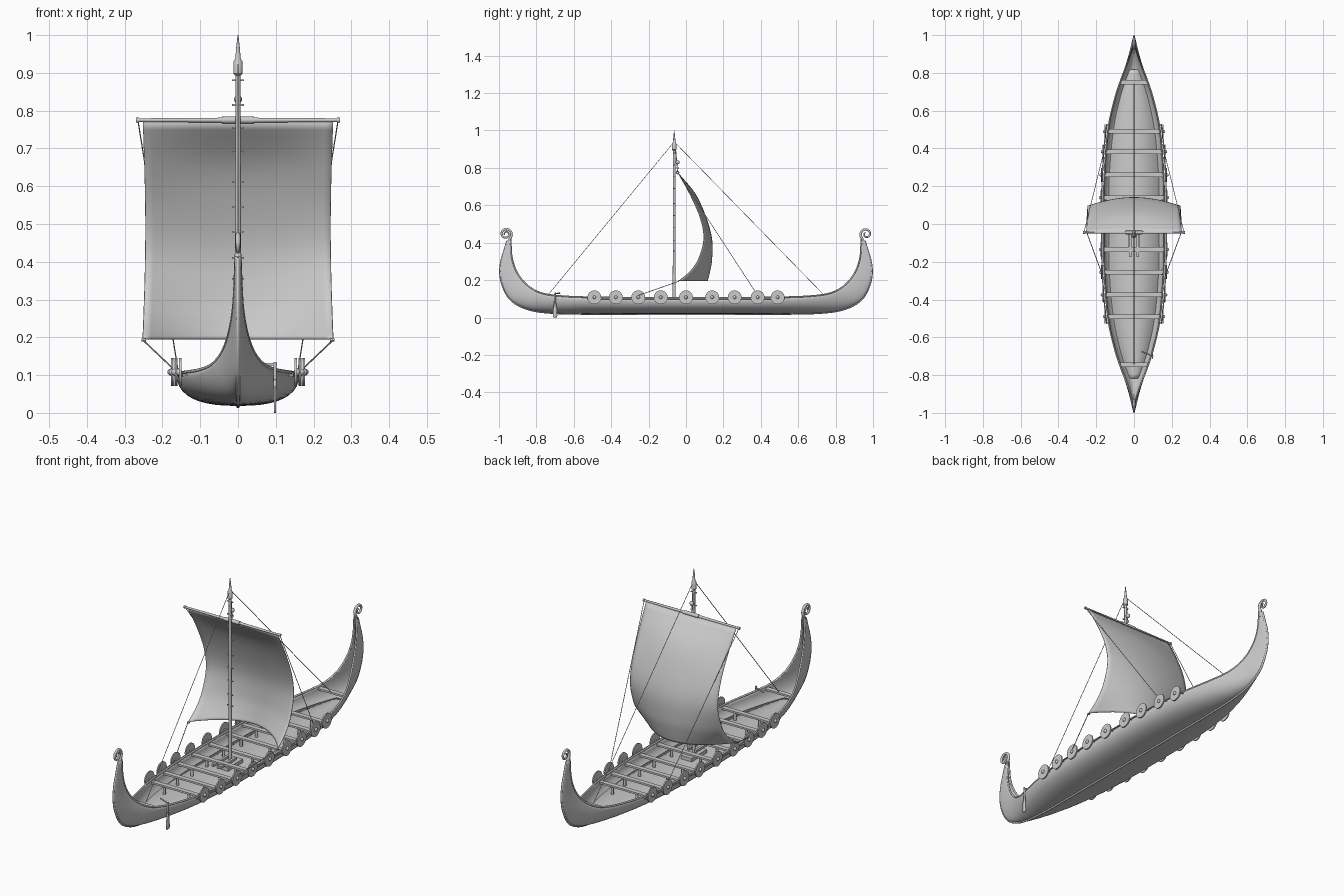
import bpy, bmesh, math
from mathutils import Vector

if "Cube" in bpy.data.objects:
    bpy.data.objects.remove(bpy.data.objects["Cube"])

def finish(o, smooth=True):
    bpy.ops.object.select_all(action='DESELECT')
    o.select_set(True)
    bpy.context.view_layer.objects.active = o
    if smooth:
        bpy.ops.object.shade_smooth_by_angle(angle=math.radians(40))
    return o

def grid(name, rows, thick=0):
    """Quad surface through equal-length rows of points."""
    n = len(rows[0])
    faces = [(i*n+j, i*n+j+1, (i+1)*n+j+1, (i+1)*n+j)
             for i in range(len(rows)-1) for j in range(n-1)]
    me = bpy.data.meshes.new(name)
    me.from_pydata([p for r in rows for p in r], [], faces)
    o = bpy.data.objects.new(name, me)
    bpy.context.collection.objects.link(o)
    if thick:
        m = o.modifiers.new("thickness", 'SOLIDIFY')
        m.thickness, m.offset = thick, 0
    return finish(o)

def tube(name, pts, r, radii=None, res=3):
    """Round bar along a path, optionally tapered."""
    cu = bpy.data.curves.new(name, 'CURVE')
    cu.dimensions = '3D'
    cu.bevel_depth, cu.bevel_resolution, cu.use_fill_caps = r, res, True
    sp = cu.splines.new('POLY')
    sp.points.add(len(pts)-1)
    for i, p in enumerate(pts):
        sp.points[i].co = (*p, 1)
        sp.points[i].radius = radii[i] if radii else 1
    o = bpy.data.objects.new(name, cu)
    bpy.context.collection.objects.link(o)
    finish(o, False)
    bpy.ops.object.convert(target='MESH')
    return finish(bpy.context.object)

def box(name, loc, size):
    bpy.ops.mesh.primitive_cube_add(size=1, location=loc)
    o = bpy.context.object
    o.name, o.scale = name, size
    return o

def spline(pts, k):
    """Catmull-Rom resampling of tuples."""
    P = [Vector(p) for p in pts]
    P = [2*P[0]-P[1]] + P + [2*P[-1]-P[-2]]
    out = []
    for i in range(1, len(P)-2):
        a, b, c, d = P[i-1:i+3]
        for s in range(k):
            t = s/k
            out.append(0.5*(2*b + (c-a)*t + (2*a-5*b+4*c-d)*t*t + (3*b-a-3*c+d)*t**3))
    return out + [P[-2]]

# Hull stations: keel y, keel z, gunwale y, gunwale z, half width, fullness
half = [(0, .021, 0, .105, .16, .8), (.25, .021, .25, .105, .157, .8),
        (.5, .022, .5, .108, .137, .85), (.68, .025, .66, .114, .102, .95),
        (.8, .036, .76, .127, .07, 1.1), (.88, .06, .82, .152, .047, 1.2),
        (.94, .10, .865, .188, .03, 1.2), (.978, .165, .9, .235, .018, 1.2),
        (.994, .235, .922, .285, .011, 1.2), (.989, .30, .933, .335, .008, 1.2),
        (.972, .36, .936, .385, .006, 1.2), (.957, .41, .936, .42, .005, 1.2)]
full = [(-a, b, -c, d, e, f) for a, b, c, d, e, f in half[:0:-1]] + half
st = spline(full, 4)

def hull_point(s, frac):
    """Point on a station at a height fraction, positive x side."""
    yk, zk, yg, zg, w, p = s
    th = math.acos(max(0, 1-frac)**(1/p))
    return (w*math.sin(th)**p, yk+(yg-yk)*frac, zk+(zg-zk)*frac)

def gunwale(y):
    """Half width and height of the gunwale at y."""
    for a, b in zip(st, st[1:]):
        if a[2] <= y <= b[2]:
            t = (y-a[2])/(b[2]-a[2])
            return a[4]+(b[4]-a[4])*t, a[3]+(b[3]-a[3])*t

N = 10
rows = []
for s in st:
    side = [hull_point(s, 1-math.cos(i/N*math.pi/2)**s[5]) for i in range(N+1)]
    rows.append([(-x, y, z) for x, y, z in side[:0:-1]] + side)
grid("hull", rows, .005)
tube("keel", [(0, s[0], s[1]-.003) for s in st], .005)
for sx in (-1, 1):
    tube("gunwale_trim", [(sx*s[4], s[2], s[3]) for s in st], .0045)

# Deck inside the hull
zd = .05
deck = []
for s in st:
    if s[1] < zd-.004:
        x, y, z = hull_point(s, (zd-s[1])/(s[3]-s[1]))
        deck.append([(-x, y, z), (0, y, z), (x, y, z)])
grid("deck", deck, .004)

# Scrolled stem heads at both ends
for sy in (-1, 1):
    turns = 620 if sy < 0 else 480
    pts, rad = [(0, sy*.945, .385), (0, sy*.942, .402)], [1.5, 1.4]
    for i in range(41):
        t = i/40
        a = math.radians(228 - turns*t)
        r = .032 - .025*t
        pts.append((0, sy*(.963+r*math.cos(a)), .446+r*math.sin(a)))
        rad.append(1.15-.6*t)
    tube("stem_scroll", pts, .0065, rad)

# Thwarts with posts, shields with bosses
bench = [-.49, -.375, -.255, -.135, 0, .14, .26, .383, .49]
for y in bench + [-.745, .75]:
    w, zg = gunwale(y)
    box("thwart", (0, y, zg-.012), (2*w-.006, .024, .009))
    if abs(y) < .6:
        for sx in (-1, 1):
            tube("thwart_post", [(sx*.5*w, y, zd), (sx*.5*w, y, zg-.012)], .007)
            x = sx*(w+.015)
            bpy.ops.mesh.primitive_cylinder_add(vertices=28, radius=.037, depth=.006,
                location=(x, y, .108), rotation=(0, math.pi/2, 0))
            bpy.context.object.name = "shield"
            finish(bpy.context.object)
            bpy.ops.mesh.primitive_uv_sphere_add(segments=14, ring_count=8, radius=.009,
                location=(x+sx*.003, y, .108))
            bpy.context.object.name = "shield_boss"
            finish(bpy.context.object)
            for dy in (-.035, .035):
                wd = gunwale(y+dy)[0]
                box("rack_tie", (sx*(wd+.005), y+dy, .1), (.016, .006, .006))

# Shield rack rails outside the gunwale
for sx in (-1, 1):
    ys = [-.53+i*1.06/24 for i in range(25)]
    tube("shield_rail", [(sx*(gunwale(y)[0]+.011), y, .1) for y in ys], .0035)

# Mast with head, climbing cleats and partners
my = -.063
prof = [(.045, .0085), (.3, .008), (.6, .0075), (.86, .0065), (.893, .007), (.898, .012),
        (.93, .012), (.938, .007), (.965, .005), (1, .0012)]
tube("mast", [(0, my, z) for z, r in prof], .01, [r/.01 for z, r in prof], 5)
for z in (.355, .41, .48, .545, .61, .69, .755, .815, .88):
    box("mast_cleat", (0, my, z), (.032, .006, .004))
box("mast_step", (0, my, .06), (.06, .12, .02))
for sx in (-1, 1):
    box("mast_partner", (sx*.02, -.11, .088), (.012, .13, .012))
for z, r in ((.83, .011), (.80, .006)):
    bpy.ops.mesh.primitive_uv_sphere_add(segments=14, ring_count=8, radius=r, location=(0, -.045, z))
    bpy.context.object.name = "halyard_block"
    finish(bpy.context.object)
tube("halyard", [(0, -.055, .9), (0, -.045, .775)], .002)

# Yard
yy, yz = -.045, .775
tube("yard", [(-.265, yy, yz), (0, yy, yz), (.265, yy, yz)], .007, [.7, 1, .7])
tube("yard_sleeve", [(-.042, yy, yz), (.042, yy, yz)], .0095)
for sx in (-1, 1):
    tube("yard_end", [(sx*.262, yy, yz), (sx*.27, yy, yz)], .007)

# Billowing sail: z, edge y, centre y
cut = spline([(.772, -.042, -.042), (.66, .02, .05), (.535, .075, .107), (.42, .095, .138),
              (.31, .065, .138), (.245, .02, .127), (.195, -.04, .115)], 5)
sail = []
for z, ye, yc in cut:
    wide = .252 - .007*math.sin(math.pi*(.772-z)/.577)
    sail.append([(wide*u, ye+(yc-ye)*(1-u*u), z) for u in [i/12-1 for i in range(25)]])
grid("sail", sail, .003)

# Rigging
for sx in (-1, 1):
    tube("brace", [(sx*.265, yy, yz), (sx*.158, .39, .108)], .0016, res=1)
    tube("sheet", [(sx*.252, -.04, .193), (sx*.16, -.29, .106)], .002, res=1)
    tube("sail_corner", [(sx*.244, -.04, .193), (sx*.256, -.04, .193)], .004)
    tube("stay", [(0, my, .94), (0, sx*.74, .118)], .0016, res=1)

# Steering oar and tiller
ox, oy = .098, -.7
tube("oar_shaft", [(ox, oy, .135), (ox, oy, .06)], .0045)
grid("oar_blade", [[(ox, oy+s*h, z) for s in (-1, 0, 1)] for z, h in
     ((.09, .004), (.065, .008), (.03, .011), (.008, .012), (0, .009))], .005)
tube("tiller", [(ox+.004, oy, .128), (.04, -.675, .13)], .0035)
